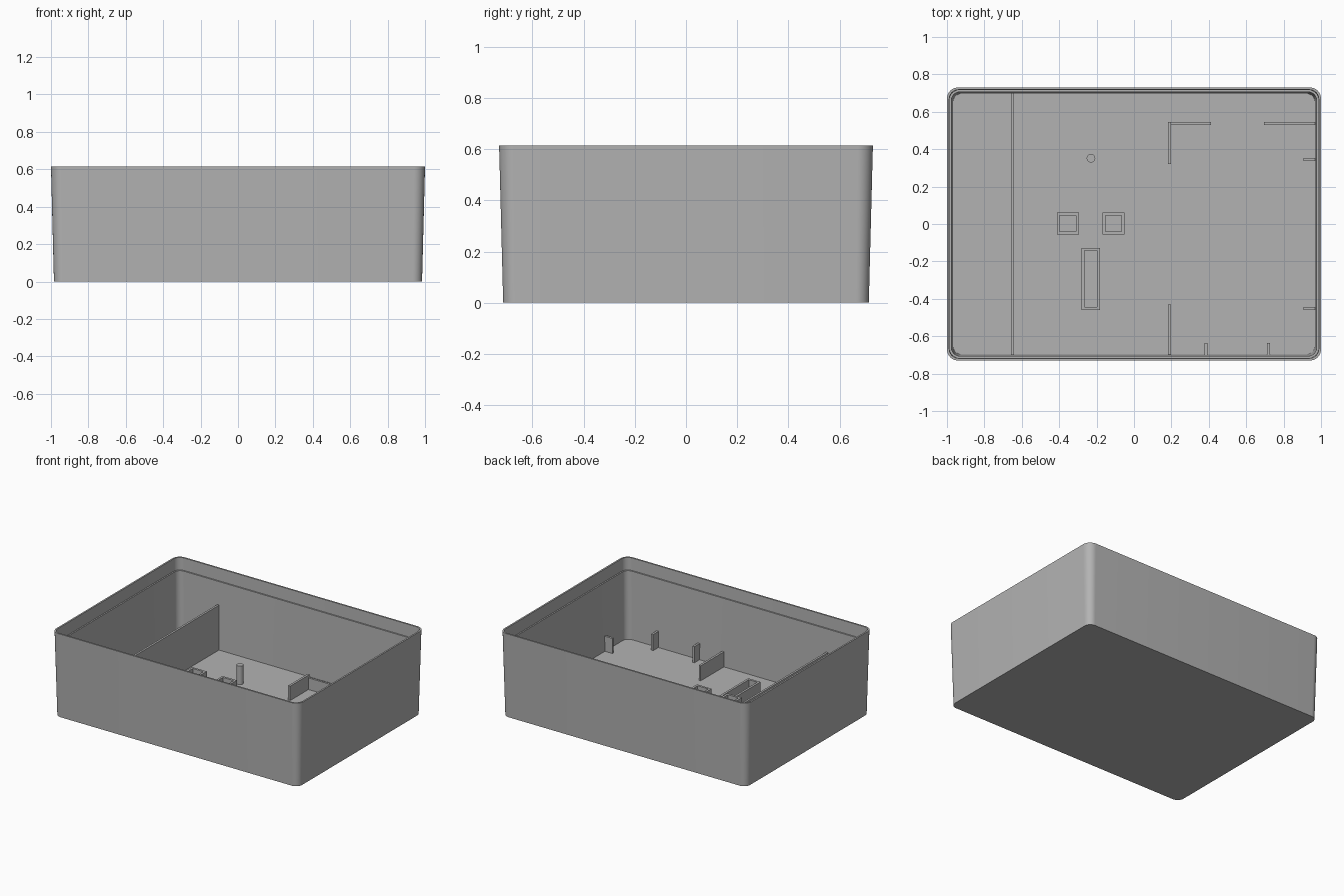
import bpy, bmesh, math

cube = bpy.data.objects.get("Cube")
if cube:
    bpy.data.objects.remove(cube, do_unlink=True)

FLOOR = 0.03

mat = bpy.data.materials.new("plain grey")
mat.use_nodes = True
GREY = (0.45, 0.45, 0.45, 1)
mat.diffuse_color = GREY
mat.node_tree.nodes["Principled BSDF"].inputs["Base Color"].default_value = GREY


def finish(bm, name, smooth=False):
    bmesh.ops.recalc_face_normals(bm, faces=bm.faces)
    mesh = bpy.data.meshes.new(name)
    bm.to_mesh(mesh)
    bm.free()
    mesh.materials.append(mat)
    obj = bpy.data.objects.new(name, mesh)
    bpy.context.collection.objects.link(obj)
    if smooth:
        bpy.ops.object.select_all(action='DESELECT')
        obj.select_set(True)
        bpy.context.view_layer.objects.active = obj
        bpy.ops.object.shade_smooth_by_angle(angle=math.radians(30))
    return obj


def rounded_loop(bm, hx, hy, z, r, steps=10):
    """Ring of vertices round a rectangle with rounded corners."""
    ring = []
    for q, (sx, sy) in enumerate([(1, 1), (-1, 1), (-1, -1), (1, -1)]):
        for i in range(steps + 1):
            a = math.pi / 2 * (q + i / steps)
            ring.append(bm.verts.new((sx * (hx - r) + r * math.cos(a),
                                      sy * (hy - r) + r * math.sin(a), z)))
    return ring


def loft(name, sections, smooth, rings_for):
    """Skin successive rings and cap both ends."""
    bm = bmesh.new()
    rings = [rings_for(bm, s) for s in sections]
    for a, b in zip(rings, rings[1:]):
        n = len(a)
        for i in range(n):
            j = (i + 1) % n
            bm.faces.new((a[i], a[j], b[j], b[i]))
    bm.faces.new(rings[0])
    bm.faces.new(rings[-1])
    return finish(bm, name, smooth)


def rib(name, x0, x1, y0, y1, top):
    """Upright plate standing on the tray floor."""
    bm = bmesh.new()
    bmesh.ops.create_cube(bm, size=1)
    bottom = FLOOR - 0.005
    for v in bm.verts:
        v.co.x = x1 if v.co.x > 0 else x0
        v.co.y = y1 if v.co.y > 0 else y0
        v.co.z = top if v.co.z > 0 else bottom
    return finish(bm, name)


def socket(name, x, y, hx, hy, wall, top):
    """Open rectangular tube standing on the floor."""
    bm = bmesh.new()
    rings = []
    for inset, z in ((0, FLOOR), (0, top), (wall, top), (wall, FLOOR)):
        rings.append([bm.verts.new((x + sx * (hx - inset), y + sy * (hy - inset), z))
                      for sx, sy in ((-1, -1), (1, -1), (1, 1), (-1, 1))])
    for a, b in zip(rings, rings[1:] + rings[:1]):
        for i in range(4):
            j = (i + 1) % 4
            bm.faces.new((a[i], a[j], b[j], b[i]))
    return finish(bm, name)


# Tapered tray: outside, rim, stepped lip, inside, floor
loft("tray_shell",
     [(0.984, 0.714, 0, 0.05), (1.0, 0.73, 0.615, 0.06),
      (0.988, 0.718, 0.615, 0.05), (0.986, 0.716, 0.525, 0.05),
      (0.976, 0.706, 0.525, 0.045), (0.967, 0.697, FLOOR, 0.045)],
     True, lambda bm, s: rounded_loop(bm, *s))

# Tall divider across the tray
rib("divider", -0.657, -0.642, -0.70, 0.70, 0.358)

# Low guide walls
rib("guide_back_side", 0.182, 0.198, 0.32, 0.545, 0.135)
rib("guide_back_corner", 0.19, 0.412, 0.53, 0.545, 0.115)
rib("guide_back_right", 0.695, 0.97, 0.53, 0.545, 0.115)
rib("guide_front_side", 0.182, 0.198, -0.70, -0.43, 0.14)

# Small locating tabs on the walls
for i, y in enumerate((0.345, -0.453)):
    rib(f"side_tab_{i + 1}", 0.907, 0.97, y - 0.008, y + 0.008, 0.14)
for i, x in enumerate((0.386, 0.719)):
    rib(f"front_tab_{i + 1}", x - 0.008, x + 0.008, -0.70, -0.637, 0.148)

# Hollow sockets
for i, x in enumerate((-0.354, -0.11)):
    socket(f"square_socket_{i + 1}", x, 0.003, 0.059, 0.058, 0.016, 0.21)
socket("long_socket", -0.231, -0.293, 0.05, 0.166, 0.016, 0.135)

# Round peg
bm = bmesh.new()
bmesh.ops.create_cone(bm, cap_ends=True, segments=32, radius1=0.023,
                      radius2=0.023, depth=0.135)
bmesh.ops.translate(bm, verts=bm.verts, vec=(-0.23, 0.352, FLOOR + 0.0675))
finish(bm, "peg", True)
